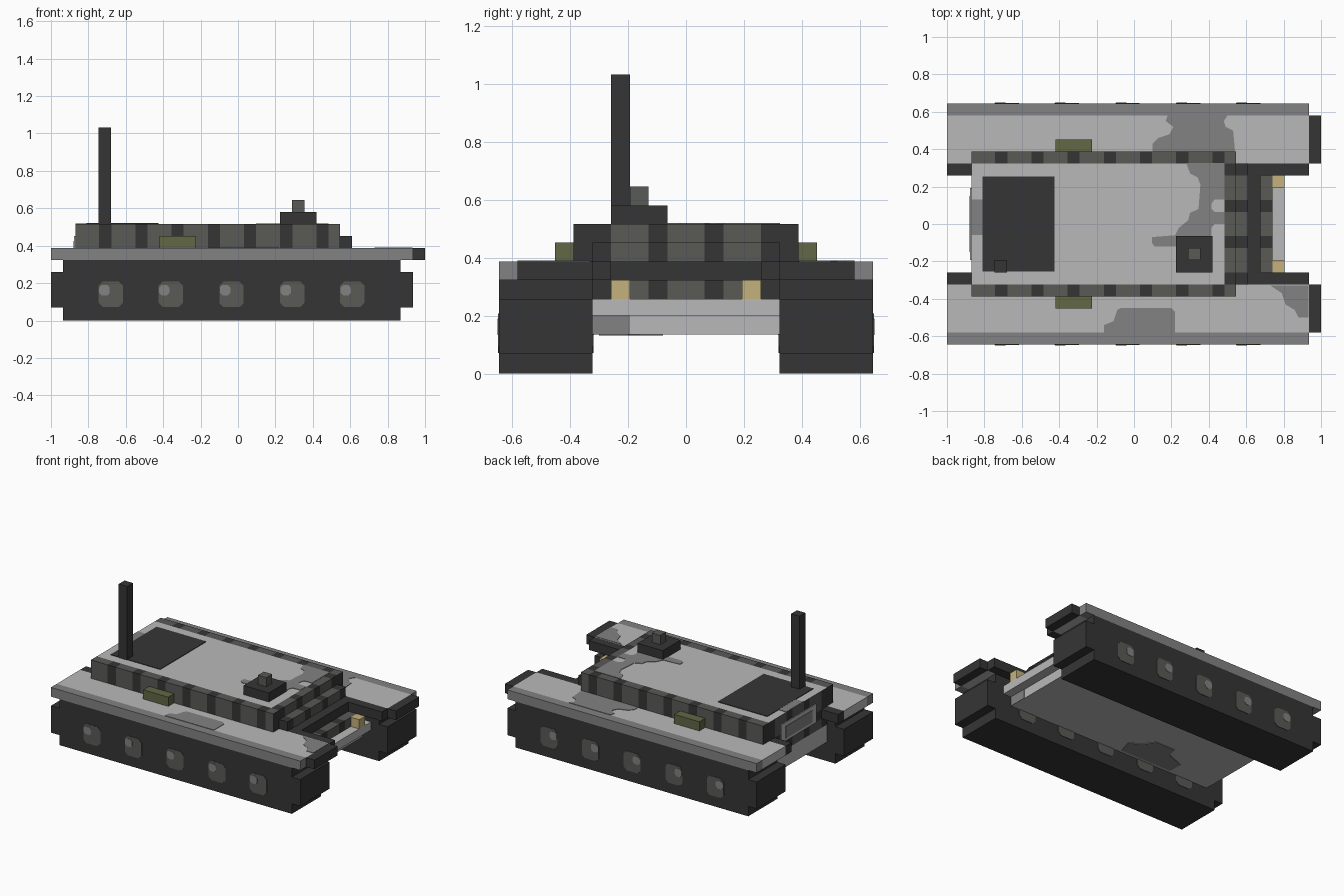
import bpy, bmesh
from mathutils import Vector

cube = bpy.data.objects.get("Cube")
if cube:
    bpy.data.objects.remove(cube, do_unlink=True)


def material(name, r, g, b):
    m = bpy.data.materials.new(name)
    m.use_nodes = True
    m.diffuse_color = (r, g, b, 1)
    m.node_tree.nodes["Principled BSDF"].inputs["Base Color"].default_value = (r, g, b, 1)
    return m


DARK = material("dark_grey", 0.036, 0.036, 0.036)
STONE = material("stone_grey", 0.100, 0.100, 0.093)
LIGHT = material("light_grey", 0.485, 0.485, 0.485)
MID = material("mid_grey", 0.225, 0.225, 0.225)
OLIVE = material("olive", 0.122, 0.136, 0.060)
LAMP = material("lamp_yellow", 0.552, 0.440, 0.200)

U = 2 / 31  # one building block


def finish(name, bm, mats):
    bmesh.ops.recalc_face_normals(bm, faces=bm.faces)
    mesh = bpy.data.meshes.new(name)
    bm.to_mesh(mesh)
    bm.free()
    for m in mats:
        mesh.materials.append(m)
    ob = bpy.data.objects.new(name, mesh)
    bpy.context.collection.objects.link(ob)
    return ob


def box(name, x, y, z, *mats, cuts=(), axis=0, rule=None):
    """Box from ranges; cuts slice it along an axis, rule picks a material per face."""
    bm = bmesh.new()
    bmesh.ops.create_cube(bm, size=1)
    for v in bm.verts:
        v.co = [r[0] if c < 0 else r[1] for c, r in zip(v.co, (x, y, z))]
    normal = Vector((0, 0, 0))
    normal[axis] = 1
    for c in cuts:
        bmesh.ops.bisect_plane(bm, geom=bm.verts[:] + bm.edges[:] + bm.faces[:],
                               plane_co=normal * c, plane_no=normal)
    if rule:
        bm.normal_update()
        for f in bm.faces:
            f.material_index = rule(f.calc_center_median(), f.normal)
    return finish(name, bm, mats)


def plate(name, outline, axis, a, b, mat):
    """Thin flat plate: 2D outline extended along an axis from a to b."""
    bm = bmesh.new()

    def place(p, d):
        co = list(p)
        co.insert(axis, d)
        return bm.verts.new(co)
    low = [place(p, a) for p in outline]
    high = [place(p, b) for p in outline]
    bm.faces.new(low)
    bm.faces.new(high)
    for i in range(len(low)):
        j = (i + 1) % len(low)
        bm.faces.new((low[i], low[j], high[j], high[i]))
    return finish(name, bm, [mat])


def cut_corners(cx, cz, w, h, c):
    """Rectangle outline with chamfered corners."""
    return [(cx - w + c, cz - h), (cx + w - c, cz - h), (cx + w, cz - h + c), (cx + w, cz + h - c),
            (cx + w - c, cz + h), (cx - w + c, cz + h), (cx - w, cz + h - c), (cx - w, cz - h + c)]


def side(s, a, b):
    return tuple(sorted((s * a, s * b)))


# Stripe rules: dark bars across the front, dark bars along the rails
Y_CUTS = [k * U for k in (-4, -2, -1, 1, 2, 4)]
X_CUTS = [c for k in range(7) for c in (-0.742 + 3 * U * k, -0.742 + 3 * U * k + U)]


def front_stripe(c, n):
    return 1 if abs(c.y) < U or 2 * U < abs(c.y) < 4 * U else 0


def rail_stripe(c, n):
    return 0 if abs(n.x) > 0.5 or (c.x + 0.742) % (3 * U) < U else 1


def deck_rule(c, n):
    return 2 if n.z > 0.5 else front_stripe(c, n)


# Hull
box("hull_lower", (-0.87, 0.74), (-5*U, 5*U), (0.135, 0.2), LIGHT)
box("hull_upper", (-0.87, 0.805), (-5*U, 5*U), (0.2, 4*U), LIGHT)
box("hull_striped_layer", (-0.87, 0.74), (-5*U, 5*U), (4*U, 5*U), DARK, STONE,
    cuts=Y_CUTS, axis=1, rule=front_stripe)
box("hull_dark_layer", (-0.87, 0.675), (-5*U, 5*U), (5*U, 6*U), DARK)
plate("hull_front_patch", [(-5*U, 0.135), (-3*U, 0.135), (-3*U, 0.2), (-5*U, 0.2)],
      0, 0.735, 0.744, MID)
plate("hull_bottom_patch", [(-0.55, -0.3), (-0.15, -0.3), (-0.12, -0.2), (-0.2, -0.16),
                            (-0.25, -0.08), (-0.4, -0.08), (-0.42, -0.15), (-0.55, -0.2)],
      2, 0.131, 0.137, MID)

# Superstructure
box("deck", (-0.87, 0.485), (-5*U, 5*U), (6*U, 8*U), DARK, STONE, LIGHT,
    cuts=Y_CUTS, axis=1, rule=deck_rule)
box("nose_upper", (0.485, 0.545), (-5*U, 5*U), (7*U, 8*U), DARK, STONE,
    cuts=Y_CUTS, axis=1, rule=front_stripe)
box("nose_lower", (0.485, 0.61), (-5*U, 5*U), (6*U, 7*U), DARK, STONE,
    cuts=Y_CUTS, axis=1, rule=front_stripe)
box("rear_panel", (-0.876, -0.868), (-3*U, 3*U), (5*U, 7*U), LIGHT)
box("rear_panel_inset", (-0.879, -0.87), (-2.3*U, 2.3*U), (5.3*U, 6.6*U), MID)

# Roof details
ROOF = 8 * U
box("rear_hatch", (-0.81, -0.425), (-0.255, 0.255), (ROOF - 0.003, ROOF + 0.004), DARK)
box("antenna", (-0.745, -0.68), (-4*U, -3*U), (ROOF, 16*U), DARK)
box("cupola", (0.225, 0.42), (-4*U, -U), (ROOF, 9*U), DARK)
box("cupola_knob", (0.29, 0.355), (-3*U, -2*U), (9*U, 10*U), STONE)
plate("roof_patch", [(0.28, 0.325), (0.484, 0.325), (0.484, 0.13), (0.43, 0.13), (0.415, 0.11),
                     (0.415, 0.08), (0.43, 0.065), (0.484, 0.065), (0.484, 0.0), (0.43, 0.0),
                     (0.415, -0.02), (0.415, -0.12), (0.11, -0.12), (0.095, -0.1), (0.095, -0.07),
                     (0.22, -0.06), (0.24, -0.02), (0.29, 0.02), (0.3, 0.06), (0.345, 0.08),
                     (0.355, 0.21), (0.34, 0.25), (0.3, 0.27)], 2, ROOF - 0.003, ROOF + 0.003, MID)
plate("roof_rear_patch", [(-0.869, -0.06), (-0.81, -0.06), (-0.81, 0.13), (-0.869, 0.13)],
      2, ROOF - 0.003, ROOF + 0.003, MID)

# Mirrored running gear, fenders, rails, boxes and lamps
WHEELS = (-0.68, -0.36, -0.035, 0.29, 0.61)
for s, label in ((-1, "right"), (1, "left")):
    box(f"{label}_track_core", (-0.935, 0.87), side(s, 5*U, 10*U), (0, 5*U), DARK)
    box(f"{label}_track_ends", (-1, 0.935), side(s, 5*U, 10*U), (0.07, 4*U), DARK)
    for i, x in enumerate(WHEELS):
        for face, out, where in ((10*U, 1, "outer"), (5*U, -1, "inner")):
            plate(f"{label}_{where}_wheel_{i + 1}", cut_corners(x, 0.14, 0.065, 0.068, 0.022),
                  1, s * (face - out * 0.004), s * (face + out * 0.003), STONE)
            plate(f"{label}_{where}_hub_{i + 1}", cut_corners(x - 0.034, 0.162, 0.028, 0.028, 0.014),
                  1, s * (face - out * 0.003), s * (face + out * 0.005), MID)
    box(f"{label}_fender", (-1, 0.935), side(s, 5*U, 9*U), (5*U, 6*U), LIGHT)
    box(f"{label}_fender_edge", (-1, 0.935), side(s, 9*U, 10*U), (5*U, 6*U), MID)
    box(f"{label}_mudguard", (0.935, 1), side(s, 5*U, 9*U), (5*U, 6*U), DARK)
    box(f"{label}_inner_beam", (-1, 0.935), side(s, 4*U, 5*U), (5*U, 6*U), DARK)
    box(f"{label}_side_rail", (-0.87, 0.545), side(s, 5*U, 6*U), (6*U, 8*U), DARK, STONE,
        cuts=X_CUTS, axis=0, rule=rail_stripe)
    box(f"{label}_stowage_box", (-0.42, -0.225), side(s, 6*U, 7*U), (6*U, 7*U), OLIVE)
    box(f"{label}_headlight", (0.74, 0.805), side(s, 3*U, 4*U), (4*U, 5*U), LAMP)

# Camouflage patches on the fenders
FENDER = 6 * U
for name, outline in (
    ("left_fender_patch", [(0.1, 0.37), (0.1, 0.43), (0.13, 0.46), (0.19, 0.48), (0.21, 0.52),
                           (0.17, 0.55), (0.18, 0.581), (0.5, 0.581), (0.48, 0.55), (0.49, 0.52),
                           (0.53, 0.5), (0.54, 0.39), (0.5, 0.37)]),
    ("right_fender_patch", [(-0.16, -0.581), (-0.16, -0.54), (-0.11, -0.52), (-0.09, -0.46),
                            (-0.07, -0.45), (0.2, -0.45), (0.22, -0.47), (0.22, -0.581)]),
    ("right_fender_front_patch", [(0.73, -0.33), (0.934, -0.33), (0.934, -0.5), (0.88, -0.5),
                                  (0.86, -0.46), (0.81, -0.43), (0.79, -0.37)]),
):
    plate(name, outline, 2, FENDER - 0.003, FENDER + 0.003, MID)
